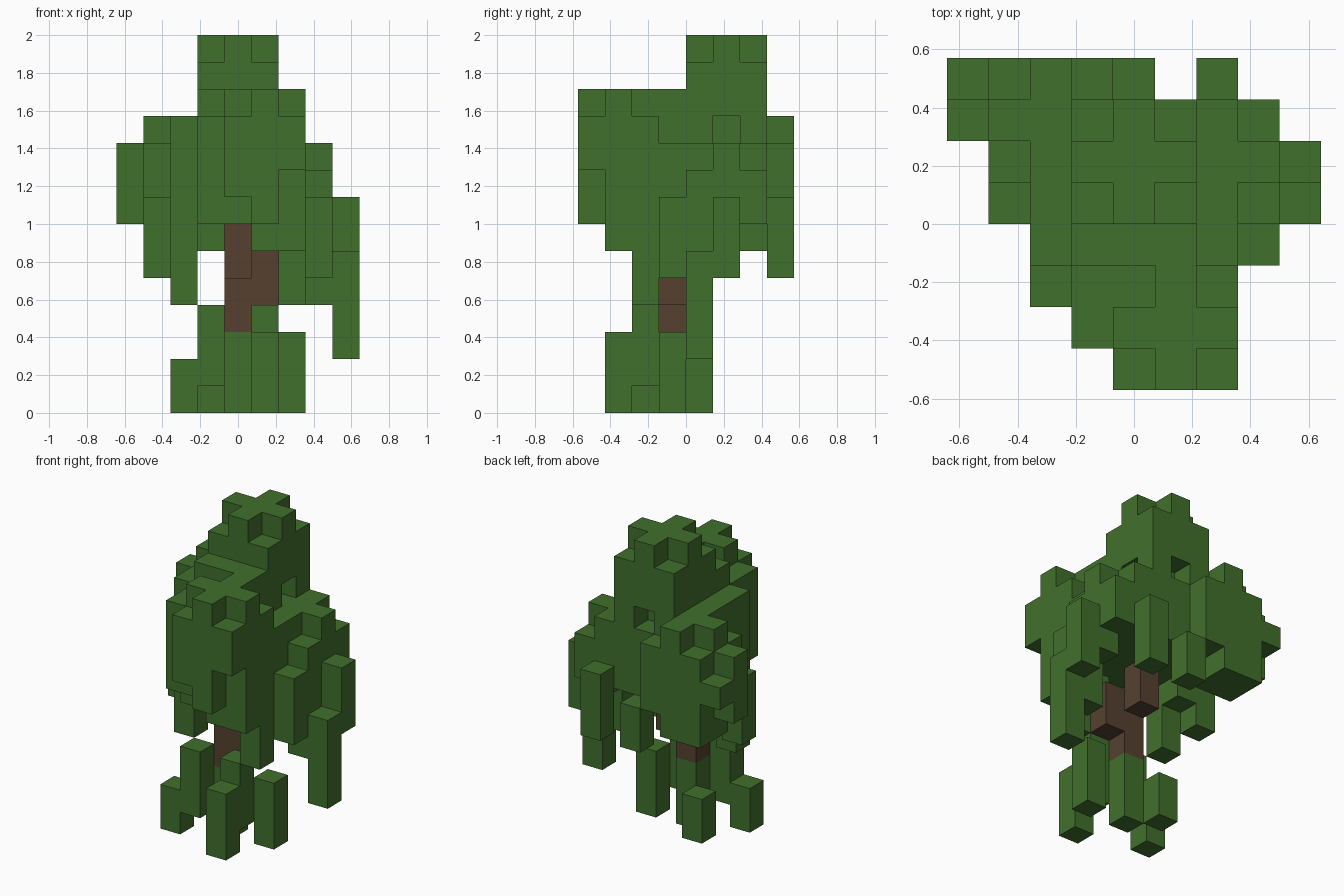
import bpy
import bmesh
from mathutils import Vector

old = bpy.data.objects.get("Cube")
if old:
    bpy.data.objects.remove(old, do_unlink=True)

UNIT = 2 / 14
ORIGIN = Vector((-4.5, -4, 0))
parts = {}      # part name -> (set of cells, material)
occupied = set()


def make_material(name, colour):
    mat = bpy.data.materials.new(name)
    mat.use_nodes = True
    mat.diffuse_color = colour
    mat.node_tree.nodes["Principled BSDF"].inputs["Base Color"].default_value = colour
    return mat


def span(r):
    """A single index or an inclusive (first, last) pair."""
    return range(r[0], r[1] + 1) if isinstance(r, tuple) else range(r, r + 1)


def box(x, y, z):
    return {(i, j, k) for i in span(x) for j in span(y) for k in span(z)}


def part(name, mat, *boxes, holes=()):
    cells = set().union(*(box(*b) for b in boxes)) - set(holes) - occupied
    occupied.update(cells)
    parts[name] = (cells, mat)


def cluster(cx, cy, low, top):
    """Three by three clump with a cross-shaped cap."""
    return [((cx - 1, cx + 1), (cy - 1, cy + 1), (low, top - 1)),
            ((cx - 1, cx + 1), cy, top),
            (cx, (cy - 1, cy + 1), top)]


leaf = make_material("leaf green", (0.053, 0.160, 0.026, 1))
bark = make_material("bark brown", (0.092, 0.053, 0.028, 1))

# Crooked trunk
part("trunk", bark, (4, 3, (3, 4)), (5, 3, (4, 5)), (4, 4, (5, 6)))

# Tall crown with a ledge at its front
part("top_crown", leaf, *cluster(4, 5, 7, 13), ((3, 5), 3, (7, 11)),
     holes=[(5, 5, 10), (4, 6, 10)])

# Front clump and its hanging strands
part("front_clump", leaf, *cluster(5, 1, 9, 11),
     (4, 0, 8), (5, 0, (7, 8)), ((4, 6), (1, 2), (7, 8)),
     (5, (1, 2), 6))
part("front_strands", leaf, (6, 1, 6), (6, 2, (4, 6)),
     (3, 1, (7, 10)), (3, 2, (6, 10)))

# Clump on the left side
part("left_clump", leaf, *cluster(6, 5, 7, 9), (6, 3, (7, 9)))
part("left_strands", leaf, (7, 4, (4, 6)), (7, 3, (5, 7)),
     (8, 4, (2, 5)), (8, 5, (5, 7)), (6, 7, (5, 7)), (7, 5, 6))

# Clump at the back right
part("back_clump", leaf, *cluster(2, 6, 7, 10))
part("back_strands", leaf, ((1, 2), (6, 7), 6), (0, 6, (7, 9)),
     (0, 7, 8), (4, 7, (5, 6)))

# Strands on the right side
part("right_strands", leaf, (2, 3, (4, 10)), (2, 4, (6, 10)), (1, 4, (5, 7)))

# Leafy shoots on the ground
part("ground_shoots", leaf, (4, 3, (0, 2)), (5, 1, (0, 2)), (5, 2, (1, 3)),
     (6, 3, (0, 2)), (3, 2, (1, 3)), (2, 2, (0, 1)), (3, 4, (0, 1)))


def build(name, cells, mat):
    """Skin the cells, leaving out faces between neighbours."""
    bm = bmesh.new()
    half = 0.5
    for cell in sorted(cells):
        centre = Vector(cell) + Vector((half, half, half))
        for axis in range(3):
            for sign in (-1, 1):
                n = Vector((0, 0, 0))
                n[axis] = sign
                if tuple(int(c + d) for c, d in zip(cell, n)) in occupied:
                    continue
                u = Vector((0, 0, 0))
                u[(axis + 1) % 3] = half
                v = n.cross(u)
                mid = centre + n * half
                corners = (mid - u - v, mid + u - v, mid + u + v, mid - u + v)
                bm.faces.new([bm.verts.new((c + ORIGIN) * UNIT) for c in corners])
    bmesh.ops.remove_doubles(bm, verts=bm.verts, dist=UNIT / 100)
    mesh = bpy.data.meshes.new(name)
    bm.to_mesh(mesh)
    bm.free()
    mesh.materials.append(mat)
    obj = bpy.data.objects.new(name, mesh)
    bpy.context.collection.objects.link(obj)


for part_name, (part_cells, part_mat) in parts.items():
    build(part_name, part_cells, part_mat)
